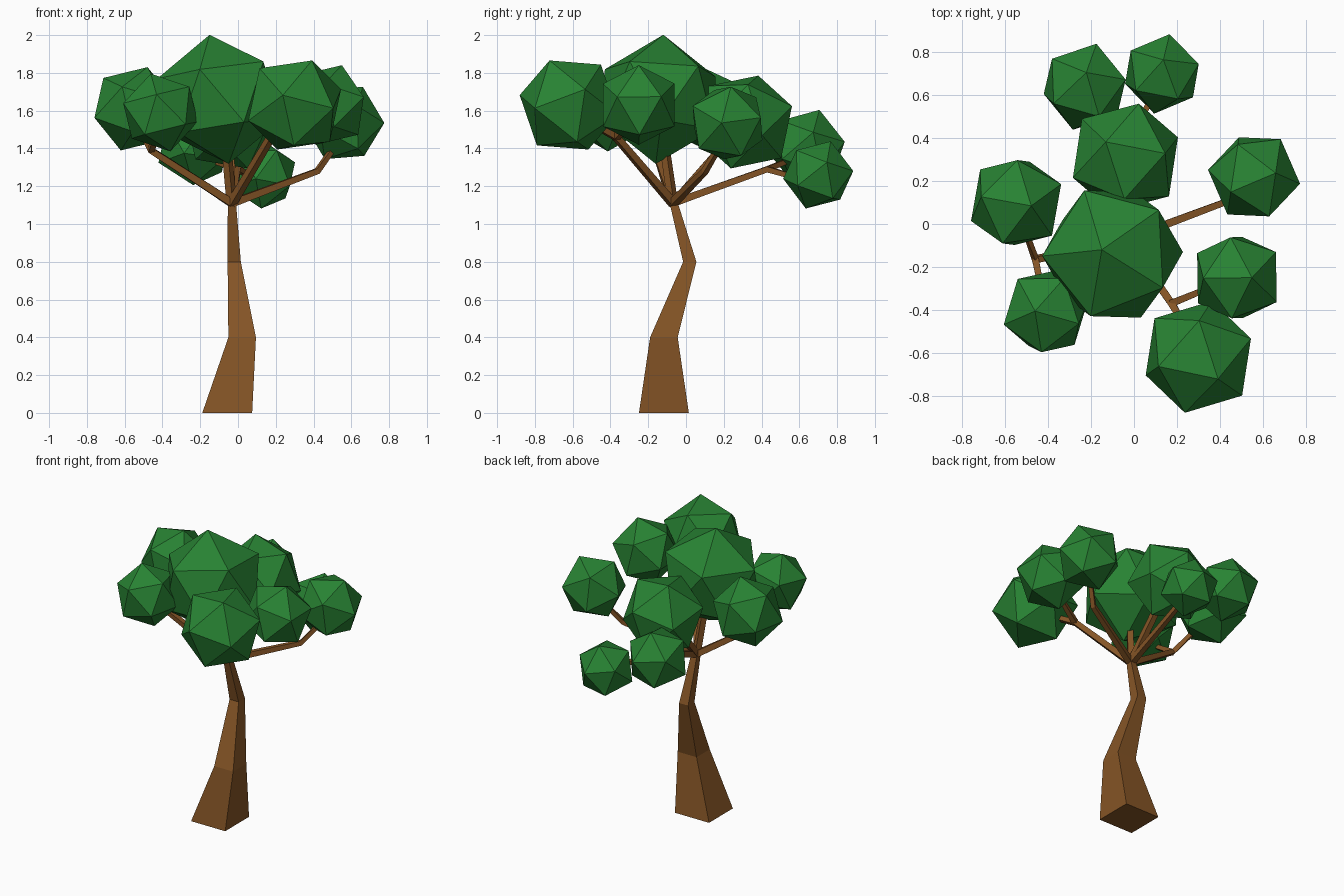
import bpy, bmesh
from mathutils import Vector, Matrix

if "Cube" in bpy.data.objects:
    bpy.data.objects.remove(bpy.data.objects["Cube"])


def material(name, rgb):
    m = bpy.data.materials.new(name)
    m.diffuse_color = (*rgb, 1)
    m.use_nodes = True
    m.node_tree.nodes["Principled BSDF"].inputs["Base Color"].default_value = m.diffuse_color
    return m


BARK = material("bark brown", (0.235, 0.09, 0.019))
LEAF = material("leaf green", (0.021, 0.225, 0.033))


def finish(bm, name, mat):
    bmesh.ops.recalc_face_normals(bm, faces=bm.faces)
    me = bpy.data.meshes.new(name)
    bm.to_mesh(me)
    bm.free()
    me.materials.append(mat)
    ob = bpy.data.objects.new(name, me)
    bpy.context.collection.objects.link(ob)
    return ob


def limb(name, path, level=False):
    """Four-sided tapering tube through (x, y, z, half width) points."""
    bm = bmesh.new()
    pts = [Vector(p[:3]) for p in path]
    rings = []
    for i, p in enumerate(pts):
        if level:
            u, v = Vector((1, 0, 0)), Vector((0, 1, 0))
        else:
            d = (pts[min(i + 1, len(pts) - 1)] - pts[max(i - 1, 0)]).normalized()
            u = d.cross(Vector((0, 0, 1))).normalized()
            v = d.cross(u)
        w = path[i][3]
        rings.append([bm.verts.new(p + w * (a * u + b * v))
                      for a, b in ((-1, -1), (1, -1), (1, 1), (-1, 1))])
    for r, s in zip(rings, rings[1:]):
        for k in range(4):
            j = (k + 1) % 4
            bm.faces.new((r[k], r[j], s[j], s[k]))
    bm.faces.new(rings[0])
    bm.faces.new(rings[-1])
    return finish(bm, name, BARK)


def basis(a, b):
    """Right-handed axes with z along a and x towards b."""
    z = a.normalized()
    y = z.cross(b).normalized()
    return Matrix((y.cross(z), y, z)).transposed()


def leaf_clump(name, centre, r, d1, d2):
    """Icosahedron with one corner along d1 and a neighbour towards d2."""
    bm = bmesh.new()
    bmesh.ops.create_icosphere(bm, subdivisions=1, radius=r)
    bm.verts.ensure_lookup_table()
    v = bm.verts[0]
    n = v.link_edges[0].other_vert(v)
    rot = basis(Vector(d1), Vector(d2)) @ basis(v.co, n.co).transposed()
    bm.transform(Matrix.Translation(centre) @ rot.to_4x4())
    return finish(bm, name, LEAF)


# Trunk
limb("trunk", [(-.057, -.117, 0, .132), (.022, -.117, .4, .073),
               (-.02, .02, .8, .035), (-.033, -.07, 1.13, .021)], level=True)

# Branches, all starting at the top of the trunk
hub = (-.033, -.07, 1.11, .02)
left, right = (-.46, -.165, 1.39, .016), (.42, .10, 1.28, .015)
back, front = (0, .43, 1.29, .015), (.175, -.37, 1.46, .017)
branches = {
    "left_branch": [hub, left, (-.54, .06, 1.55, .012)],
    "left_twig": [left, (-.42, -.36, 1.52, .012)],
    "right_branch": [hub, right, (.54, .2, 1.45, .012)],
    "back_branch": [hub, back, (-.2, .6, 1.36, .012)],
    "back_twig": [back, (.11, .64, 1.23, .012)],
    "front_branch": [hub, front, (.28, -.55, 1.56, .014)],
    "front_twig": [front, (.42, -.27, 1.56, .012)],
    "crown_branch": [hub, (-.08, -.14, 1.6, .018)],
    "rear_crown_branch": [hub, (-.04, .27, 1.5, .018)],
}
for name, path in branches.items():
    limb(name, path)

# Leaf clumps: centre, radius, corner direction, neighbour direction
clumps = {
    "crown_leaves": ((-.1, -.14, 1.66), .346, (-.05, .02, .34), (-.33, -.01, .1)),
    "rear_crown_leaves": ((-.04, .31, 1.54), .272, (.06, .24, .08), (-.09, .07, .24)),
    "back_left_leaves": ((-.23, .64, 1.405), .21, (.055, .2, .03), (0, .04, .2)),
    "back_right_leaves": ((.13, .70, 1.26), .19, (.035, .18, .02), (0, .03, .18)),
    "left_leaves": ((-.55, .10, 1.61), .232, (.22, .09, .05), (.06, -.02, .22)),
    "front_left_leaves": ((-.41, -.41, 1.59), .212, (-.2, -.06, .05), (0, .02, .2)),
    "front_leaves": ((.30, -.62, 1.63), .273, (-.06, -.25, .05), (.095, -.1, .24)),
    "front_right_leaves": ((.48, -.25, 1.63), .222, (.07, 0, .21), (.19, -.12, .03)),
    "right_leaves": ((.56, .22, 1.535), .217, (.2, -.03, 0), (.04, .03, .21)),
}
for name, args in clumps.items():
    leaf_clump(name, *args)
